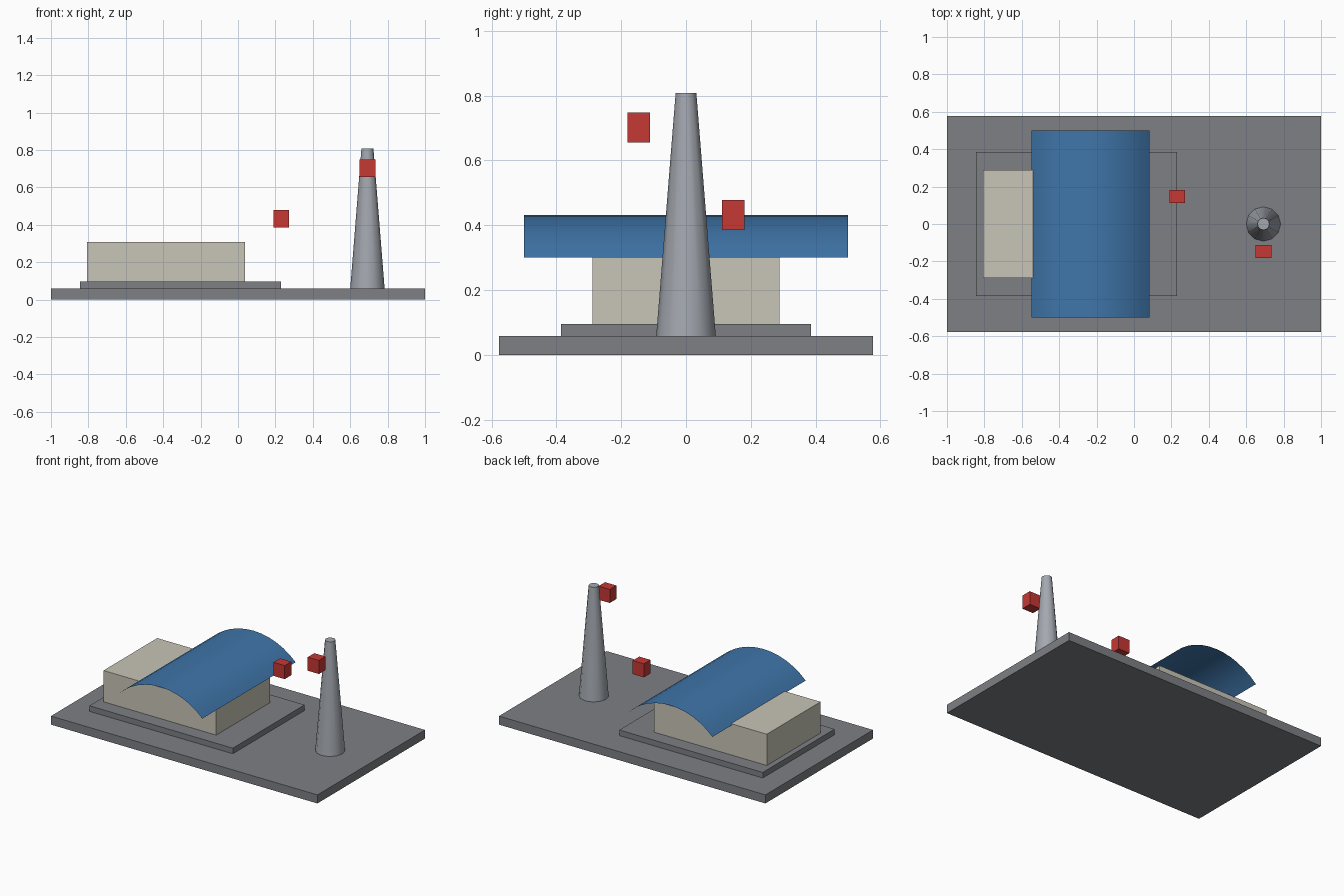
import bpy
import bmesh
from math import asin, sin, cos
from mathutils import Matrix

if "Cube" in bpy.data.objects:
    bpy.data.objects.remove(bpy.data.objects["Cube"], do_unlink=True)


def material(name, rgb):
    mat = bpy.data.materials.new(name)
    mat.use_nodes = True
    mat.diffuse_color = (*rgb, 1)
    mat.node_tree.nodes["Principled BSDF"].inputs["Base Color"].default_value = (*rgb, 1)
    return mat


def add_object(name, bm, mat, smooth=False):
    mesh = bpy.data.meshes.new(name)
    bm.to_mesh(mesh)
    bm.free()
    mesh.materials.append(mat)
    obj = bpy.data.objects.new(name, mesh)
    bpy.context.collection.objects.link(obj)
    if smooth:
        bpy.ops.object.select_all(action='DESELECT')
        obj.select_set(True)
        bpy.context.view_layer.objects.active = obj
        bpy.ops.object.shade_smooth_by_angle(angle=0.7)
    return obj


def box(name, low, high, mat):
    size = [b - a for a, b in zip(low, high)]
    centre = [(a + b) / 2 for a, b in zip(low, high)]
    bm = bmesh.new()
    bmesh.ops.create_cube(bm, size=1, matrix=Matrix.Translation(centre) @ Matrix.Diagonal((*size, 1)))
    return add_object(name, bm, mat)


grey = material("dark grey", (0.205, 0.215, 0.23))
steel = material("light grey", (0.37, 0.395, 0.435))
cream = material("cream", (0.58, 0.555, 0.475))
blue = material("blue", (0.05, 0.18, 0.40))
red = material("red", (0.56, 0.04, 0.035))

# Ground plate, plinth and main hall
box("ground_plate", (-1, -0.577, 0), (1, 0.577, 0.058), grey)
box("plinth", (-0.846, -0.385, 0.058), (0.231, 0.385, 0.096), grey)
box("hall", (-0.808, -0.288, 0.096), (0.038, 0.288, 0.308), cream)

# Thin vaulted roof: a circular arc swept from front to back
half_width, rise, eaves, centre_x, segments = 0.315, 0.13, 0.301, -0.233, 12
radius = (half_width ** 2 + rise ** 2) / (2 * rise)
half_angle = asin(half_width / radius)
bm = bmesh.new()
rows = []
for i in range(segments + 1):
    a = half_angle * (2 * i / segments - 1)
    x = centre_x + radius * sin(a)
    z = eaves + rise - radius * (1 - cos(a))
    rows.append([bm.verts.new((x, y, z)) for y in (-0.5, 0.5)])
for (a, b), (c, d) in zip(rows, rows[1:]):
    bm.faces.new((a, c, d, b))
add_object("vaulted_roof", bm, blue, smooth=True)

# Tapered tower
bm = bmesh.new()
bmesh.ops.create_cone(bm, cap_ends=True, segments=12, radius1=0.092, radius2=0.032,
                      depth=0.75, matrix=Matrix.Translation((0.692, 0, 0.433)))
add_object("tower", bm, steel, smooth=True)

# Floating red blocks
for name, (x, y, z) in (("red_block_low", (0.231, 0.146, 0.432)),
                        ("red_block_high", (0.692, -0.146, 0.702))):
    box(name, (x - 0.042, y - 0.035, z - 0.046), (x + 0.042, y + 0.035, z + 0.046), red)
